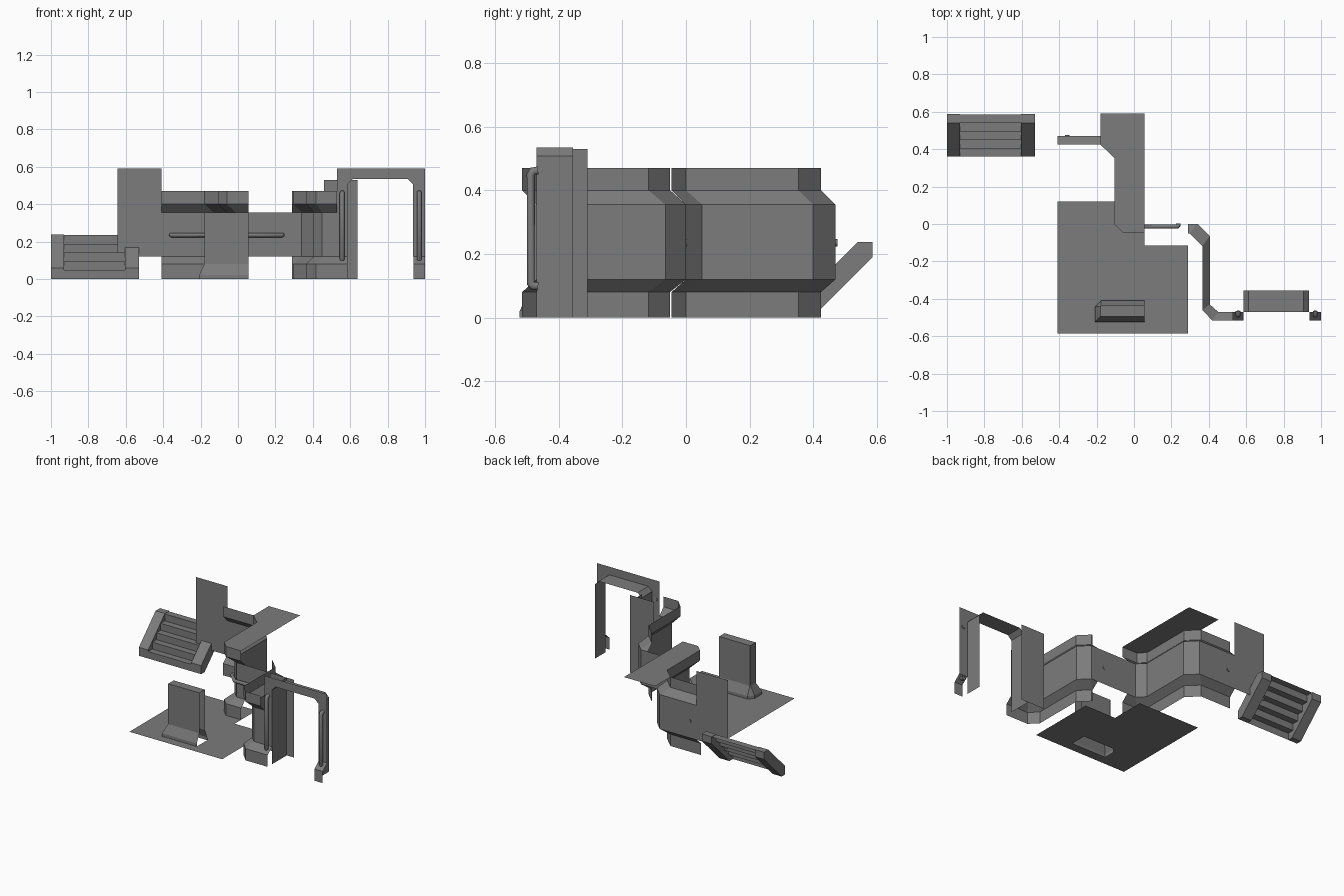
import bpy, bmesh

if "Cube" in bpy.data.objects:
    bpy.data.objects.remove(bpy.data.objects["Cube"])

grey = bpy.data.materials.new("panel grey")
grey.diffuse_color = (0.2, 0.2, 0.2, 1)
grey.use_nodes = True
grey.node_tree.nodes["Principled BSDF"].inputs["Base Color"].default_value = grey.diffuse_color


def make(name, faces):
    """Object from a list of polygons, welding shared points."""
    bm = bmesh.new()
    for f in faces:
        bm.faces.new([bm.verts.new(p) for p in f])
    bmesh.ops.remove_doubles(bm, verts=bm.verts, dist=1e-4)
    me = bpy.data.meshes.new(name)
    bm.to_mesh(me)
    bm.free()
    me.materials.append(grey)
    ob = bpy.data.objects.new(name, me)
    bpy.context.collection.objects.link(ob)
    return ob


def loft(rows):
    """Quads between plan paths stacked as (path, z)."""
    faces = []
    for (a, za), (b, zb) in zip(rows, rows[1:]):
        for i in range(len(a) - 1):
            faces.append([(*a[i], za), (*a[i + 1], za), (*b[i + 1], zb), (*b[i], zb)])
    return faces


def wall(name, mid, trim):
    """Wall with protruding base and top trim."""
    make(name, loft([(trim, 0), (trim, .08), (mid, .12), (mid, .355), (trim, .4), (trim, .47)]))


def flat(pts, z):
    return [(x, y, z) for x, y in pts]


def upright(x0, x1, z0, z1, y):
    return [(x0, y, z0), (x1, y, z0), (x1, y, z1), (x0, y, z1)]


def side(y0, y1, z0, z1, x):
    return [(x, y0, z0), (x, y1, z0), (x, y1, z1), (x, y0, z1)]


def bar(name, pts, r=0.013):
    """Round grab bar along a path."""
    cu = bpy.data.curves.new(name, 'CURVE')
    cu.dimensions = '3D'
    cu.bevel_depth = r
    cu.bevel_resolution = 2
    cu.use_fill_caps = True
    sp = cu.splines.new('POLY')
    sp.points.add(len(pts) - 1)
    for p, c in zip(sp.points, pts):
        p.co = (*c, 1)
    cu.materials.append(grey)
    bpy.context.collection.objects.link(bpy.data.objects.new(name, cu))


# angled corridor walls and the plain panels joining them
wall("left_wall",
     [(-.41, .47), (-.13, .47), (-.06, .40), (-.06, .05), (-.01, 0), (.055, 0)],
     [(-.41, .425), (-.18, .425), (-.105, .353), (-.105, 0), (-.06, -.045), (.055, -.045)])
wall("right_wall",
     [(.29, 0), (.34, 0), (.405, -.065), (.405, -.43), (.45, -.47), (.53, -.47)],
     [(.29, -.05), (.297, -.05), (.365, -.118), (.365, -.46), (.418, -.515), (.53, -.515)])
make("joining_panel", [upright(.055, .29, .12, .355, 0)])
make("end_panel", [upright(-.645, -.41, .12, .59, .47)])

# top of the left wall
make("wall_top", [flat([(-.18, .425), (-.105, .353), (-.105, 0), (-.06, -.045),
                        (.055, -.045), (.055, .59), (-.18, .59)], .47)])

# floor, cut out around the pillar
make("floor", [
    flat([(-.41, -.585), (.055, -.585), (.055, -.523), (-.208, -.523), (-.208, -.442),
          (-.176, -.41), (.055, -.41), (.055, .12), (-.41, .12)], 0),
    flat([(.055, -.585), (.29, -.585), (.29, -.115), (.055, -.115)], 0)])

# hollow pillar with flared foot
foot = [(.055, -.41), (-.176, -.41), (-.208, -.442), (-.208, -.523), (.055, -.523)]
body = [(.055, -.436), (-.176, -.436), (-.18, -.44), (-.18, -.495), (.055, -.495)]
make("pillar", loft([(foot, 0), (foot, .02), (body, .08), (body, .355)]) + [flat(body, .355)])

# door frame: front plate, reveal, feet
inner = [(.585, 0), (.585, .507), (.613, .535), (.907, .535), (.935, .507), (.935, 0)]
u_shape = [(.53, .12), (.585, .12)] + inner[1:-1] + [(.935, .12), (1, .12), (1, .59), (.53, .59)]
make("door_plate", [[(x, -.47, z) for x, z in u_shape]])
make("door_reveal", [[(a[0], -.47, a[1]), (b[0], -.47, b[1]), (b[0], -.355, b[1]), (a[0], -.355, a[1])]
                     for a, b in zip(inner, inner[1:])])
for name, x0, x1 in (("left_door_foot", .53, .585), ("right_door_foot", .938, 1)):
    lo, hi = [(x0, -.515), (x1, -.515)], [(x0, -.47), (x1, -.47)]
    make(name, loft([(lo, 0), (lo, .08), (hi, .12)]))
make("door_jamb", [side(-.355, -.31, 0, .53, .585), upright(.46, .64, 0, .53, -.31)])

# grab bars on the door frame and hand rail along the left wall
for name, x in (("left_grab_bar", .557), ("right_grab_bar", .969)):
    bar(name, [(x, -.465, .098), (x, -.482, .1), (x, -.488, .108), (x, -.488, .448),
               (x, -.482, .46), (x, -.465, .462)])
z = .235
bar("hand_rail", [(-.357, .476, z), (-.357, .462, z), (-.35, .455, z), (-.136, .455, z),
                  (-.075, .394, z), (-.075, .044, z), (-.016, -.014, z), (.23, -.014, z),
                  (.237, -.008, z), (.237, .003, z)], .012)

# stairs: zigzag steps between two sloped side beams
zig = [(.36, 0)]
for i in range(5):
    y, h = .36 + .045 * i, .047 * (i + 1)
    zig += [(y, h), (y + .045, h)]
make("steps", [[(-.93, a[0], a[1]), (-.605, a[0], a[1]), (-.605, b[0], b[1]), (-.93, b[0], b[1])]
               for a, b in zip(zig, zig[1:])])
beam = [(.36, 0), (.36, .058), (.54, .238), (.587, .238), (.587, .19), (.397, 0)]
for name, x0, x1 in (("left_stair_beam", -1, -.93), ("right_stair_beam", -.605, -.53)):
    faces = [[(x, y, h) for y, h in beam] for x in (x0, x1)]
    faces[0].reverse()
    for a, b in zip(beam, beam[1:] + beam[:1]):
        faces.append([(x0, *a), (x0, *b), (x1, *b), (x1, *a)])
    ob = make(name, faces)
    bm = bmesh.new()
    bm.from_mesh(ob.data)
    bmesh.ops.recalc_face_normals(bm, faces=bm.faces)
    bm.to_mesh(ob.data)
    bm.free()
